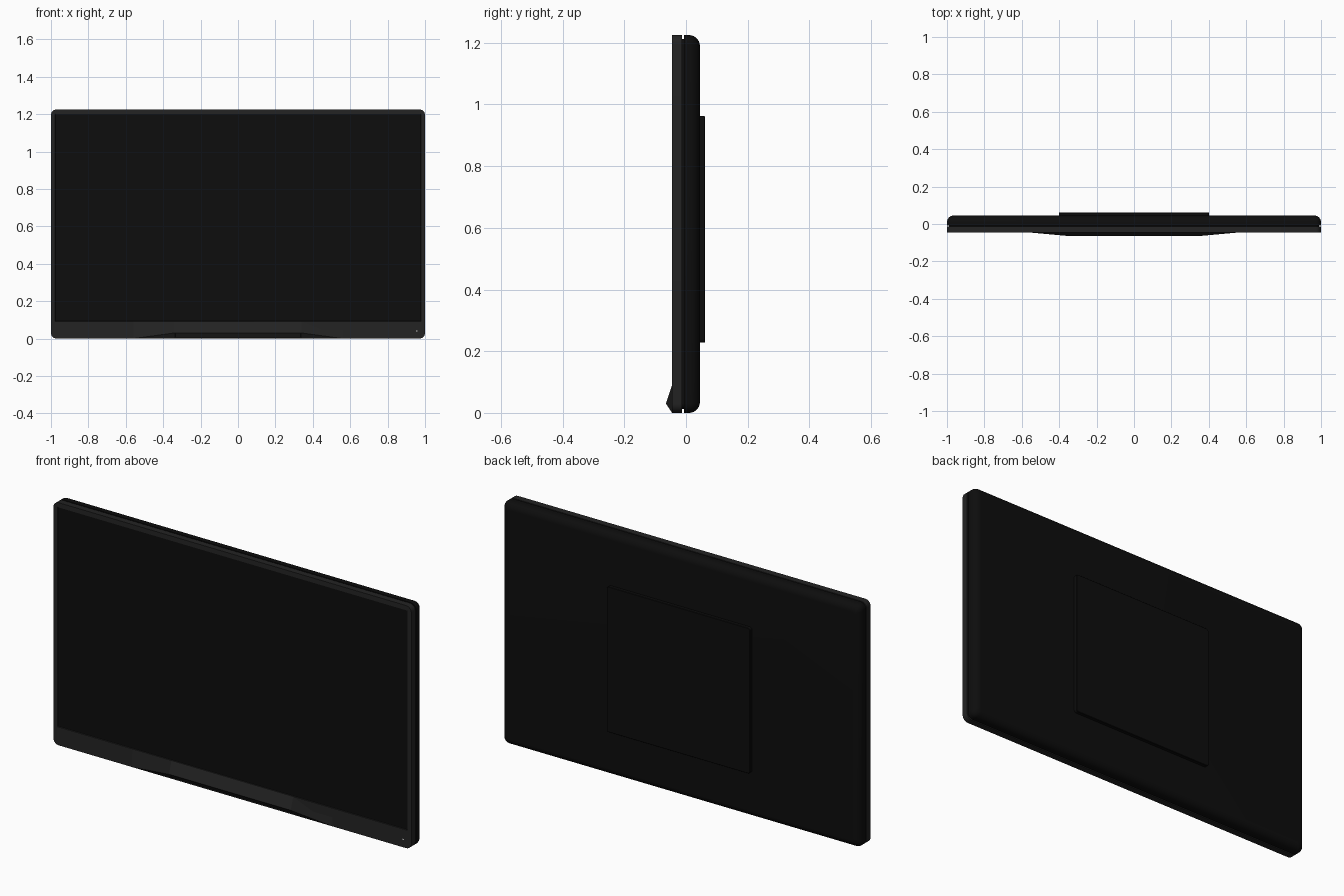
import bpy, bmesh
from math import sin, cos, pi

if "Cube" in bpy.data.objects:
    bpy.data.objects.remove(bpy.data.objects["Cube"])


def material(name, v):
    m = bpy.data.materials.new(name)
    m.diffuse_color = (v, v, v, 1)
    m.use_nodes = True
    m.node_tree.nodes["Principled BSDF"].inputs["Base Color"].default_value = m.diffuse_color
    return m


BEZEL = material("bezel_grey", 0.017)
BLACK = material("back_black", 0.004)
GLASS = material("screen_black", 0.004)
LIGHT = material("indicator_white", 0.6)


def finish(name, bm, mat, smooth=True):
    bmesh.ops.remove_doubles(bm, verts=bm.verts, dist=1e-5)
    bmesh.ops.recalc_face_normals(bm, faces=bm.faces)
    me = bpy.data.meshes.new(name)
    bm.to_mesh(me)
    bm.free()
    ob = bpy.data.objects.new(name, me)
    bpy.context.collection.objects.link(ob)
    me.materials.append(mat)
    if smooth:
        bpy.ops.object.select_all(action='DESELECT')
        ob.select_set(True)
        bpy.context.view_layer.objects.active = ob
        bpy.ops.object.shade_smooth_by_angle(angle=0.6)
    return ob


def rounded(bm, y, half, z0, z1, r, steps=6):
    """Rounded rectangle of vertices in the xz plane at depth y."""
    verts = []
    for i, (sx, cz) in enumerate([(1, z1 - r), (-1, z1 - r), (-1, z0 + r), (1, z0 + r)]):
        for k in range(steps + 1):
            a = (i + k / steps) * pi / 2
            verts.append(bm.verts.new((sx * (half - r) + r * cos(a), y, cz + r * sin(a))))
    return verts


def loft(name, rings, mat, caps=(True, True)):
    bm = bmesh.new()
    loops = [rounded(bm, *ring) for ring in rings]
    for a, b in zip(loops, loops[1:]):
        n = len(a)
        for i in range(n):
            bm.faces.new((a[i], a[(i + 1) % n], b[(i + 1) % n], b[i]))
    if caps[0]:
        bm.faces.new(loops[0])
    if caps[1]:
        bm.faces.new(loops[-1])
    return finish(name, bm, mat)


TOP = 1.225

# front bezel frame, open around the screen
loft("front_bezel", [
    (-0.013, 1.0, 0.0, TOP, 0.03),
    (-0.045, 1.0, 0.0, TOP, 0.03),
    (-0.045, 0.978, 0.092, TOP - 0.024, 0.002),
    (-0.041, 0.977, 0.093, TOP - 0.025, 0.002)], BEZEL, (True, False))

# screen panel, slightly recessed
loft("screen", [
    (-0.041, 0.978, 0.092, TOP - 0.024, 0.002),
    (-0.035, 0.978, 0.092, TOP - 0.024, 0.002)], GLASS)

# inner core seen in the seam between the halves
loft("seam_core", [
    (-0.02, 0.988, 0.012, TOP - 0.012, 0.02),
    (0.0, 0.988, 0.012, TOP - 0.012, 0.02)], BLACK)

# rear shell with rounded back edge
R = 0.035
shell = [(-0.007, 1.0, 0.0, TOP, 0.03)]
for k in range(9):
    a = k / 8 * pi / 2
    d = R * (1 - cos(a))
    shell.append((0.045 - R + R * sin(a), 1 - d, d, TOP - d, max(0.03 - d * 0.5, 0.01)))
loft("rear_shell", shell, BLACK)

# raised rear mounting plate
loft("rear_plate", [
    (0.04, 0.4, 0.228, 0.962, 0.012),
    (0.060, 0.4, 0.228, 0.962, 0.012),
    (0.062, 0.398, 0.230, 0.960, 0.010)], BLACK)

# protruding chin that tapers into the bezel
bm = bmesh.new()
sections = []
for x, y, z in [(-0.56, -0.045, 0), (-0.34, -0.065, 0.03), (0.34, -0.065, 0.03), (0.56, -0.045, 0)]:
    sections.append([bm.verts.new(p) for p in ((x, -0.0448, 0.092), (x, y - 0.0002, z), (x, -0.0448, 0.0))])
under = None
for i, (a, b) in enumerate(zip(sections, sections[1:])):
    for j in range(3):
        k = (j + 1) % 3
        f = bm.faces.new((a[j], b[j], b[k], a[k]))
        if i == 1 and j == 1:
            under = f
bmesh.ops.remove_doubles(bm, verts=bm.verts, dist=3e-3)
bmesh.ops.recalc_face_normals(bm, faces=bm.faces)
# sunken sensor strip on the underside of the chin
if under.is_valid:
    bmesh.ops.inset_region(bm, faces=[under], thickness=0.006, depth=0)
    bmesh.ops.inset_region(bm, faces=[under], thickness=0.001, depth=-0.003)
finish("chin", bm, BEZEL, smooth=False)

# power indicator
bpy.ops.mesh.primitive_cube_add(size=1, location=(0.955, -0.045, 0.04))
led = bpy.context.object
led.name = "power_indicator"
led.scale = (0.008, 0.002, 0.006)
led.data.materials.append(LIGHT)
